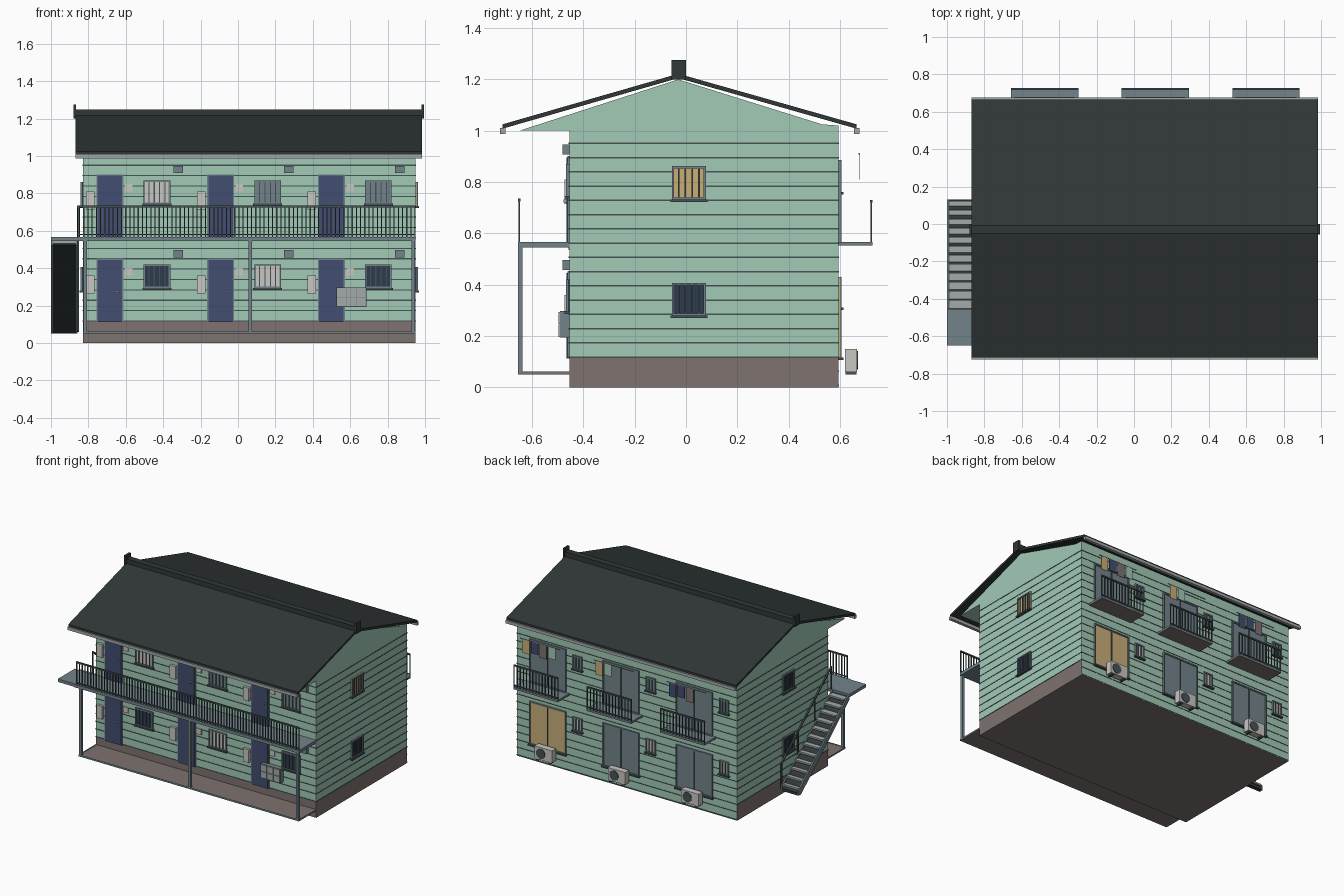
import bpy, bmesh
from math import radians
from mathutils import Matrix, Vector

cube = bpy.data.objects.get("Cube")
if cube:
    bpy.data.objects.remove(cube, do_unlink=True)


def material(name, color):
    m = bpy.data.materials.new(name)
    m.use_nodes = True
    m.diffuse_color = (*color, 1)
    m.node_tree.nodes["Principled BSDF"].inputs["Base Color"].default_value = (*color, 1)
    return m


GREEN = material("mint wall", (0.36, 0.59, 0.47))
BROWN = material("brown base", (0.21, 0.17, 0.16))
ROOF = material("dark roof", (0.03, 0.038, 0.038))
STEEL = material("blue grey steel", (0.17, 0.23, 0.26))
DARK = material("dark steel", (0.06, 0.085, 0.09))
NAVY = material("navy door", (0.055, 0.075, 0.16))
GLASS = material("dark glass", (0.027, 0.045, 0.08))
WHITE = material("off white", (0.58, 0.57, 0.54))
TAN = material("warm tan", (0.58, 0.43, 0.19))
PALE = material("pale grey", (0.37, 0.40, 0.40))

X0, X1, Y0, Y1 = -0.83, 0.95, -0.455, 0.595
PITCH = 0.592


def finish(name, bm, *mats):
    mesh = bpy.data.meshes.new(name)
    bmesh.ops.recalc_face_normals(bm, faces=bm.faces)
    bm.to_mesh(mesh)
    bm.free()
    for m in mats:
        mesh.materials.append(m)
    ob = bpy.data.objects.new(name, mesh)
    bpy.context.collection.objects.link(ob)
    return ob


def boxes(name, mat, *specs):
    """One object made of boxes given as x0, x1, y0, y1, z0, z1."""
    bm = bmesh.new()
    for a, b, c, d, e, f in specs:
        mid = Matrix.Translation(((a + b) / 2, (c + d) / 2, (e + f) / 2))
        bmesh.ops.create_cube(bm, size=1, matrix=mid @ Matrix.Diagonal((b - a, d - c, f - e, 1)))
    return finish(name, bm, mat)


def extrusion(name, mat, profile, x0, x1):
    """Closed y, z profile swept along x."""
    bm = bmesh.new()
    face = bm.faces.new([bm.verts.new((x0, y, z)) for y, z in profile])
    moved = bmesh.ops.extrude_face_region(bm, geom=[face])["geom"]
    verts = [v for v in moved if isinstance(v, bmesh.types.BMVert)]
    bmesh.ops.translate(bm, verts=verts, vec=(x1 - x0, 0, 0))
    return finish(name, bm, mat)


def on_wall(side, u0, u1, d0, d1, z0, z1):
    """Box spec from a span along a wall and a depth out of it."""
    return {"front": (u0, u1, Y0 - d1, Y0 - d0, z0, z1),
            "back": (u0, u1, Y1 + d0, Y1 + d1, z0, z1),
            "left": (X1 + d0, X1 + d1, u0, u1, z0, z1),
            "right": (X0 - d1, X0 - d0, u0, u1, z0, z1)}[side]


def window(name, side, u0, u1, z0, z1, pane, bars, sill=True):
    t = 0.009
    boxes(name + "_pane", pane, on_wall(side, u0, u1, 0, 0.005, z0, z1))
    spans = [(u0, u1, z0, z0 + t), (u0, u1, z1 - t, z1), (u0, u0 + t, z0, z1), (u1 - t, u1, z0, z1)]
    boxes(name + "_frame", STEEL, *[on_wall(side, a, b, 0, 0.012, c, d) for a, b, c, d in spans])
    step = (u1 - u0) / (bars + 1)
    boxes(name + "_bars", DARK, *[on_wall(side, u0 + step * i - 0.003, u0 + step * i + 0.003,
                                          0, 0.011, z0, z1) for i in range(1, bars + 1)])
    if sill:
        boxes(name + "_sill", DARK, on_wall(side, u0 - 0.006, u1 + 0.006, 0, 0.018, z0 - 0.008, z0 + 0.002))


def railing(name, x0, x1, y, z0, z1, count):
    t = 0.003
    specs = [(x0, x1, y - 0.005, y + 0.005, z1 - 0.01, z1), (x0, x1, y - t, y + t, z0 + 0.012, z0 + 0.019)]
    for i in range(count + 1):
        x = x0 + t + (x1 - x0 - 2 * t) * i / count
        specs.append((x - t, x + t, y - t, y + t, z0, z1))
    boxes(name, DARK, *specs)


# Walls: base band is brown except at the back
boxes("upper_walls", GREEN, (X0, X1, Y0, Y1, 0.115, 1.0))
base = boxes("base_band", BROWN, (X0, X1, Y0, Y1, 0, 0.115))
base.data.materials.append(GREEN)
for p in base.data.polygons:
    p.material_index = 1 if p.normal.y > 0.5 else 0
g = 0.002
boxes("siding_lines", DARK, *[(X0 - g, X1 + g, Y0 - g, Y1 + g, 0.115 + 0.0555 * i, 0.121 + 0.0555 * i)
                              for i in range(16)])
boxes("back_siding_lines", DARK, *[(X0, X1, Y1, Y1 + g, z, z + 0.006) for z in (0.004, 0.0595)])
extrusion("gable", GREEN, [(-0.65, 1.0), (-0.03, 1.2), (0.53, 1.025), (Y1, 1.02), (Y1, 1.0)], X0, X1)

# Roof, ridge and gutters
for name, eave in (("front", -0.715), ("back", 0.665)):
    extrusion(name + "_roof", ROOF, [(-0.03, 1.222), (eave, 1.025), (eave, 1.008), (-0.03, 1.205)], -0.87, 0.985)
    boxes(name + "_gutter", PALE, (-0.87, 0.985, eave - 0.01, eave + 0.012, 0.988, 1.01))
boxes("ridge_cap", ROOF, (-0.87, 0.985, -0.05, -0.005, 1.2, 1.25),
      (-0.88, -0.865, -0.056, 0.0, 1.2, 1.275), (0.98, 0.995, -0.056, 0.0, 1.2, 1.275))

# Front walkway, porch and posts
boxes("walkway_slab", STEEL, (-0.87, X1, -0.655, Y0, 0.545, 0.567), (-1.0, -0.87, -0.65, Y0, 0.545, 0.567))
railing("walkway_railing", -0.85, X1, -0.65, 0.565, 0.735, 80)
boxes("porch_floor", BROWN, (X0, X1, -0.645, Y0, 0.05, 0.06))
boxes("porch_edge", STEEL, (X0, X1, -0.655, -0.645, 0.05, 0.062),
      (X0, X0 + 0.008, -0.655, Y0, 0.05, 0.062), (X1 - 0.008, X1, -0.655, Y0, 0.05, 0.062))
boxes("front_posts", STEEL, *[(x - 0.009, x + 0.009, -0.655, -0.637, 0.055, 0.55) for x in (-0.816, 0.065, 0.936)])

# Outside stairs with a handrail on the wall side
STEPS, LOW, HIGH = 12, Vector((0, 0.12, 0.06)), Vector((0, Y0, 0.55))
extrusion("stair_underside", ROOF, [(0.13, 0.05), (0.13, 0.07), (Y0, 0.55), (Y0, 0.525), (0.1, 0.05)], -0.99, -0.865)
treads = []
for i in range(STEPS):
    p = LOW.lerp(HIGH, (i + 0.5) / STEPS)
    treads.append((-0.99, -0.865, p.y - 0.026, p.y + 0.026, p.z + 0.005, p.z + 0.017))
boxes("stair_treads", PALE, *treads)
for name, x in (("outer", -1.0), ("inner", -0.868)):
    extrusion(name + "_stringer", STEEL, [(0.13, 0.05), (0.13, 0.085), (Y0, 0.567), (Y0, 0.525), (0.1, 0.05)], x, x + 0.01)
extrusion("stair_handrail", DARK, [(0.12, 0.235), (0.12, 0.247), (Y0, 0.735), (Y0, 0.723)], -0.86, -0.85)
boxes("handrail_posts", DARK, *[(-0.859, -0.851, p.y - 0.004, p.y + 0.004, p.z, p.z + 0.18)
                                for p in (LOW.lerp(HIGH, k / 3) for k in range(4))])

# Front of each flat, two floors of three
front_panes = [[GLASS, WHITE, GLASS], [WHITE, STEEL, STEEL]]
for floor, lift in enumerate((0, 0.45)):
    for k in range(3):
        s, tag = k * PITCH, f"_{floor + 1}_{k + 1}"
        bottom, top = (0.112, 0.445) if floor == 0 else (0.567, 0.895)
        boxes("door_frame" + tag, STEEL, on_wall("front", s - 0.757, s - 0.613, 0, 0.006, bottom, top + 0.006))
        boxes("door" + tag, NAVY, on_wall("front", s - 0.75, s - 0.62, 0, 0.01, bottom, top))
        boxes("door_knob" + tag, PALE, on_wall("front", s - 0.652, s - 0.64, 0, 0.022, 0.27 + lift, 0.282 + lift))
        window("front_window" + tag, "front", s - 0.505, s - 0.362, 0.293 + lift, 0.42 + lift,
               front_panes[floor][k], 4)
        boxes("vent_hood" + tag, STEEL, on_wall("front", s - 0.345, s - 0.295, 0, 0.026, 0.458 + lift, 0.497 + lift))
        boxes("meter_box" + tag, WHITE, on_wall("front", s - 0.812, s - 0.766, 0, 0.018, 0.265 + lift, 0.36 + lift))
        boxes("intercom" + tag, WHITE, on_wall("front", s - 0.605, s - 0.565, 0, 0.008, 0.36 + lift, 0.4 + lift))
boxes("mailboxes", PALE, *[on_wall("front", 0.53 + 0.052 * i, 0.579 + 0.052 * i, 0, 0.042,
                                   0.197 + 0.05 * j, 0.244 + 0.05 * j) for i in range(3) for j in range(2)])
boxes("mailbox_back", STEEL, on_wall("front", 0.527, 0.686, 0, 0.036, 0.194, 0.297))

# End wall windows
for side, upper in (("left", TAN), ("right", GLASS)):
    window(side + "_lower_window", side, -0.055, 0.077, 0.278, 0.407, GLASS, 4)
    window(side + "_upper_window", side, -0.055, 0.077, 0.73, 0.862, upper, 4)

# Back of each flat: sliding doors, small windows, balcony, laundry, cooling unit
laundry = [[NAVY, NAVY, BROWN], [TAN, GREEN], [TAN, NAVY, BROWN, GREEN]]
for k in range(3):
    s, tag = k * PITCH, f"_{k + 1}"
    window("lower_sliding_door" + tag, "back", s - 0.635, s - 0.34, 0.115, 0.43, TAN if k == 2 else STEEL, 1)
    window("upper_sliding_door" + tag, "back", s - 0.635, s - 0.34, 0.567, 0.885, STEEL, 1, False)
    window("lower_small_window" + tag, "back", s - 0.765, s - 0.69, 0.31, 0.41, WHITE, 2)
    window("upper_small_window" + tag, "back", s - 0.765, s - 0.69, 0.76, 0.86, STEEL, 2)

    bx0, bx1 = s - 0.658, s - 0.298
    boxes("balcony_floor" + tag, STEEL, (bx0, bx1, Y1, 0.727, 0.557, 0.567))
    boxes("balcony_underside" + tag, BROWN, (bx0, bx1, Y1, 0.727, 0.552, 0.557))
    railing("balcony_railing" + tag, bx0, bx1, 0.722, 0.565, 0.73, 14)
    boxes("laundry_pole" + tag, PALE, (bx0 + 0.02, bx1 - 0.02, 0.673, 0.678, 0.908, 0.913))
    for i, mat in enumerate(laundry[k]):
        x = s - 0.335 - 0.07 * i
        boxes(f"laundry{tag}_{i + 1}", mat, (x - 0.058, x, 0.674, 0.677, 0.81 + 0.015 * (i % 2), 0.91))

    ax = s - 0.497
    boxes("cooling_unit" + tag, WHITE, (ax - 0.07, ax + 0.07, 0.62, 0.666, 0.06, 0.15))
    boxes("cooling_unit_feet" + tag, DARK, *[(x - 0.01, x + 0.01, 0.622, 0.664, 0.05, 0.06)
                                             for x in (ax - 0.05, ax + 0.05)])
    bm = bmesh.new()
    bmesh.ops.create_cone(bm, cap_ends=True, segments=16, radius1=0.036, radius2=0.036, depth=0.006,
                          matrix=Matrix.Translation((ax + 0.02, 0.667, 0.105)) @ Matrix.Rotation(radians(90), 4, "X"))
    finish("cooling_fan" + tag, bm, DARK)
